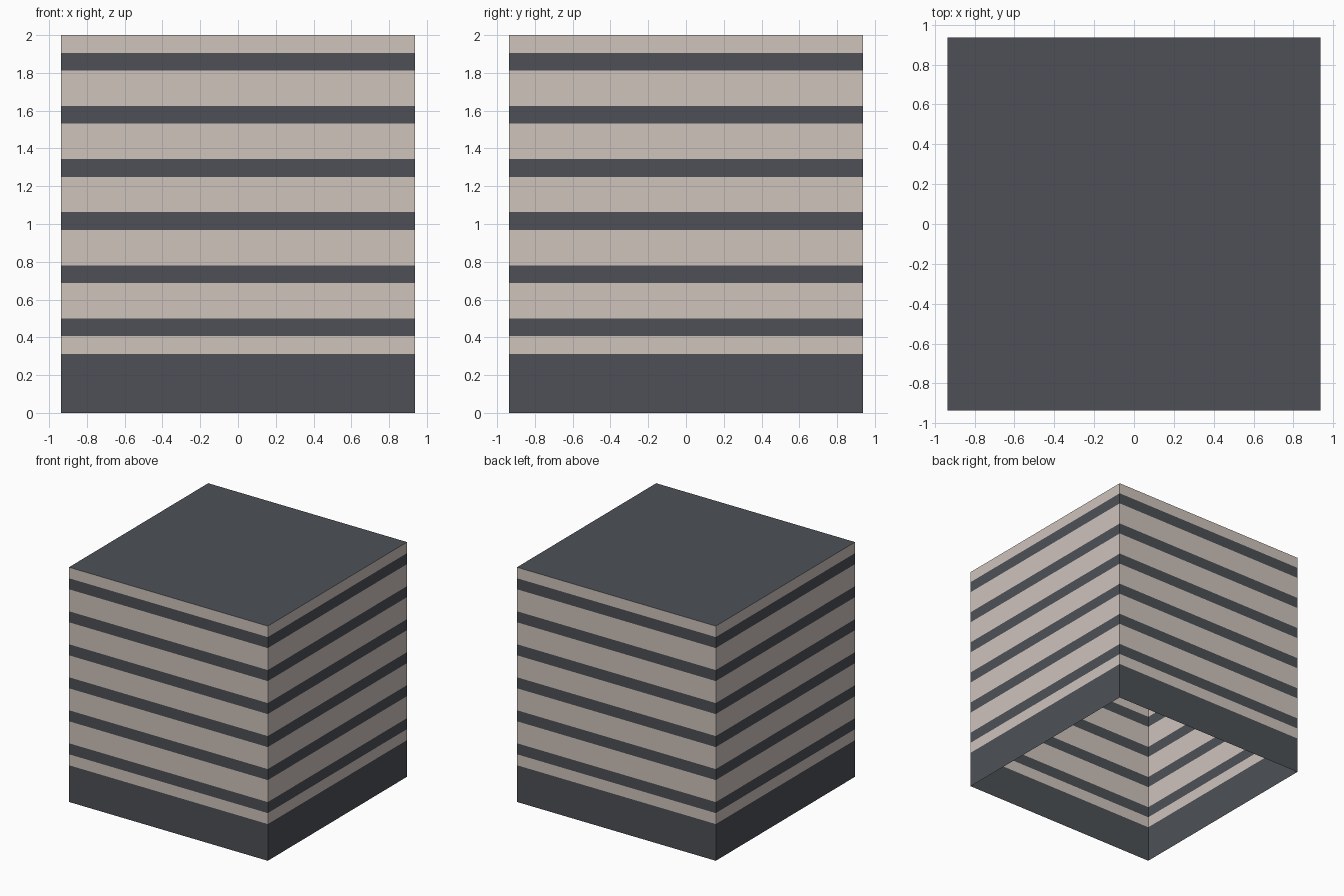
import bpy
import bmesh

cube = bpy.data.objects.get("Cube")
if cube:
    bpy.data.objects.remove(cube, do_unlink=True)


def make_material(name, rgb):
    mat = bpy.data.materials.new(name)
    mat.use_nodes = True
    colour = (*rgb, 1.0)
    mat.diffuse_color = colour
    mat.node_tree.nodes["Principled BSDF"].inputs["Base Color"].default_value = colour
    return mat


dark = make_material("dark slate", (0.074, 0.081, 0.092))
pale = make_material("pale beige", (0.62, 0.546, 0.503))

HALF = 0.9375        # half the width of the box
UNIT = 2.0 / 64      # height step shared by all bands
CORNERS = ((-1, -1), (1, -1), (1, 1), (-1, 1))


def ring(bm, z):
    return [bm.verts.new((sx * HALF, sy * HALF, z)) for sx, sy in CORNERS]


def finish(bm, name):
    mesh = bpy.data.meshes.new(name)
    bm.to_mesh(mesh)
    bm.free()
    mesh.materials.append(dark)
    mesh.materials.append(pale)
    obj = bpy.data.objects.new(name, mesh)
    bpy.context.collection.objects.link(obj)
    return obj


# Band edges: a tall plinth, then six evenly spaced dark stripes
levels = [0, 10 * UNIT]
for i in range(6):
    start = (13 + 9 * i) * UNIT
    levels += [start, start + 3 * UNIT]
levels.append(2.0)

# Thin striped walls, open underneath, alternating dark and pale
bm = bmesh.new()
rings = [ring(bm, z) for z in levels]
for band, (low, high) in enumerate(zip(rings, rings[1:])):
    for i in range(4):
        j = (i + 1) % 4
        face = bm.faces.new((low[i], low[j], high[j], high[i]))
        face.material_index = band % 2
finish(bm, "striped_walls")

# Flat dark top sheet closing the box
bm = bmesh.new()
bm.faces.new(ring(bm, 2.0))
finish(bm, "top_panel")
